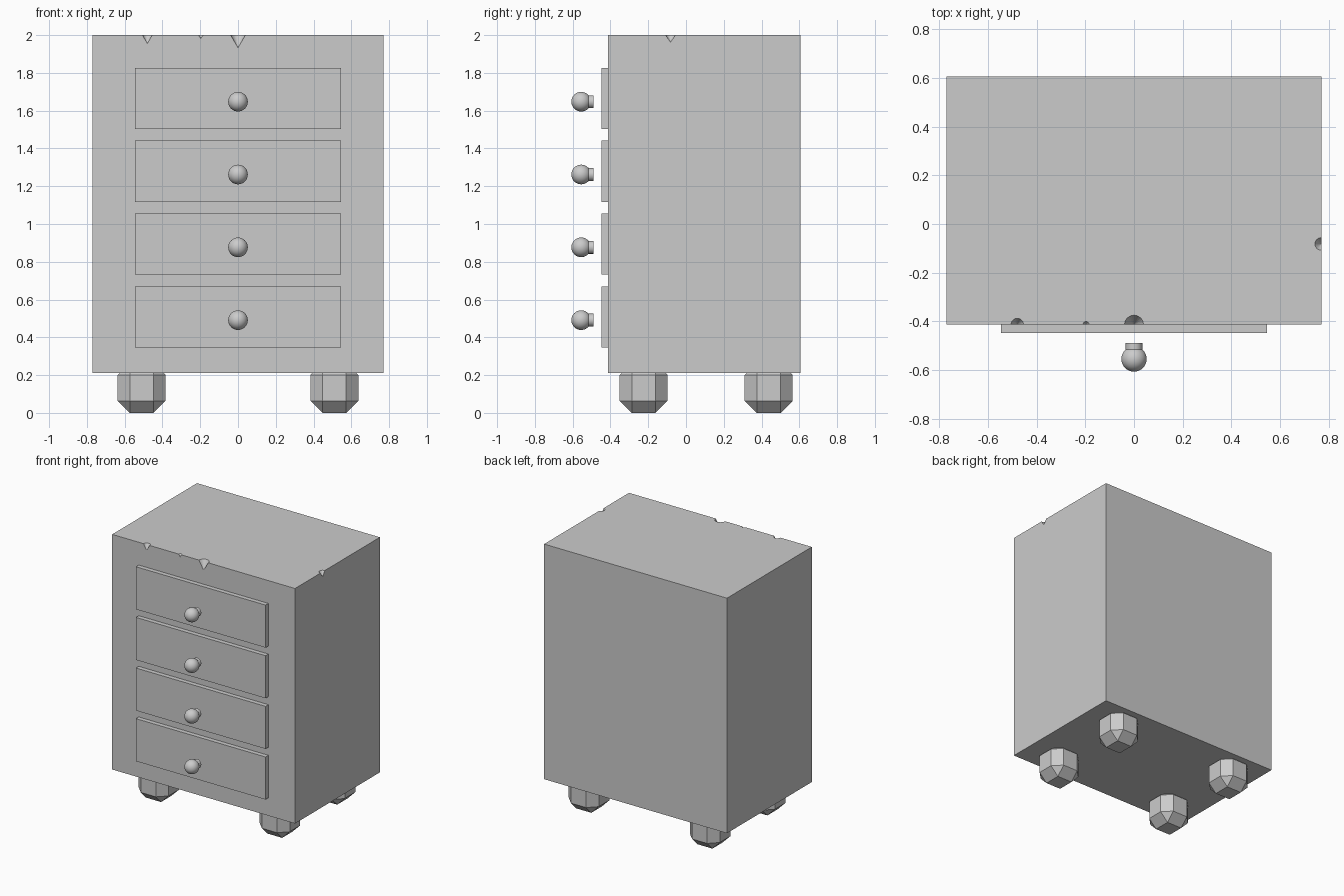
import bpy, math

if "Cube" in bpy.data.objects:
    bpy.data.objects.remove(bpy.data.objects["Cube"])


def box(name, x, y, z):
    """Box from (min, max) ranges on each axis."""
    centre = [(a + b) / 2 for a, b in (x, y, z)]
    bpy.ops.mesh.primitive_cube_add(size=1, location=centre)
    ob = bpy.context.object
    ob.name = name
    ob.scale = [b - a for a, b in (x, y, z)]
    bpy.ops.object.transform_apply(location=False, rotation=False, scale=True)
    return ob


def smooth():
    bpy.ops.object.shade_smooth_by_angle(angle=math.radians(35))


FRONT, BACK, HALF_W = -0.414, 0.607, 0.77

# Cabinet body
body = box("cabinet_body", (-HALF_W, HALF_W), (FRONT, BACK), (0.21, 2.0))

# Conical chips knocked out of the top edges: x, y, radius, depth
for x, y, r, depth in [(0, FRONT, 0.039, 0.067),
                       (-0.48, FRONT, 0.026, 0.045),
                       (-0.197, FRONT, 0.013, 0.018),
                       (HALF_W, -0.082, 0.026, 0.038)]:
    # cone continues above the top face with the same slope
    bpy.ops.mesh.primitive_cone_add(vertices=24, radius1=0, radius2=r * 1.5,
                                    depth=depth * 1.5,
                                    location=(x, y, 2.0 - depth * 0.25))
    cutter = bpy.context.object
    cutter.name = "chip_cutter"
    cutter.hide_render = True
    mod = body.modifiers.new("chip", 'BOOLEAN')
    mod.operation = 'DIFFERENCE'
    mod.solver = 'EXACT'
    mod.object = cutter
    bpy.context.view_layer.objects.active = body
    bpy.ops.object.modifier_apply(modifier=mod.name)
    bpy.data.objects.remove(cutter)

# Drawer fronts, each with a short stem and a round knob
for i in range(4):
    z = 0.508 + i * 0.3855
    box(f"drawer_{i + 1}", (-0.546, 0.546), (-0.448, FRONT + 0.01),
        (z - 0.162, z + 0.162))
    kz = z - 0.017
    bpy.ops.mesh.primitive_uv_sphere_add(segments=32, ring_count=16, radius=0.052,
                                         location=(0, -0.555, kz))
    bpy.context.object.name = f"knob_{i + 1}"
    smooth()
    bpy.ops.mesh.primitive_cylinder_add(vertices=32, radius=0.034, depth=0.05,
                                        location=(0, -0.515, kz),
                                        rotation=(math.pi / 2, 0, 0))
    bpy.context.object.name = f"knob_stem_{i + 1}"
    smooth()

# Chunky bevelled feet, tops sunk into the body
for side, x in (("left", -0.51), ("right", 0.51)):
    for end, y in (("front", -0.224), ("back", 0.438)):
        foot = box(f"{end}_{side}_foot", (x - 0.127, x + 0.127),
                   (y - 0.127, y + 0.127), (0, 0.265))
        bevel = foot.modifiers.new("bevel", 'BEVEL')
        bevel.width = 0.064
        bevel.segments = 1
        bevel.limit_method = 'NONE'
